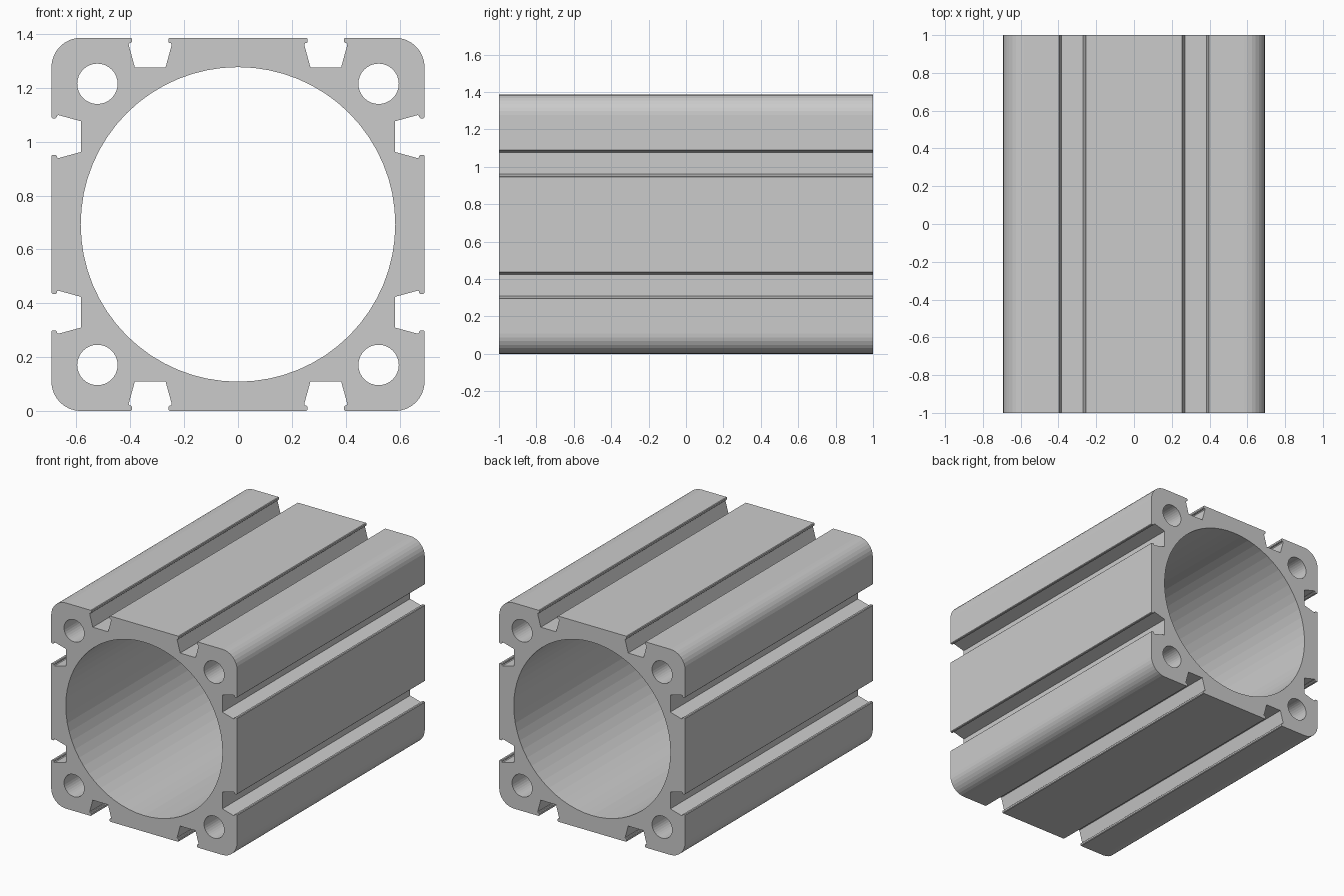
import bpy, bmesh
from math import sin, cos, pi, radians
from mathutils import Matrix, Vector

if "Cube" in bpy.data.objects:
    bpy.data.objects.remove(bpy.data.objects["Cube"])

HALF = 0.693        # half width of the square section
CORNER = 0.11       # outer corner radius
SLOT_X = 0.326      # slot offset from the middle of a side
# half slot outline: (half width, depth)
SLOT = [(0.072, 0), (0.068, 0.004), (0.068, 0.016), (0.072, 0.02),
        (0.077, 0.02), (0.08, 0.026), (0.057, 0.11)]


def circle(cx, cy, r, n):
    return [(cx + r * cos(2 * pi * i / n), cy + r * sin(2 * pi * i / n)) for i in range(n)]


# One side of the section: two slots, then the rounded corner
side = []
for cx in (-SLOT_X, SLOT_X):
    side += [(cx - w, HALF - d) for w, d in SLOT]
    side += [(cx + w, HALF - d) for w, d in reversed(SLOT)]
c = HALF - CORNER
side += [(c + CORNER * sin(i * pi / 16), c + CORNER * cos(i * pi / 16)) for i in range(9)]

# Full outline from four turned copies
outline = []
for k in range(4):
    turn = Matrix.Rotation(-k * pi / 2, 2)
    outline += [turn @ Vector(p) for p in side]

# Outline, central bore and four screw holes
loops = [outline, circle(0, 0, 0.584, 64)]
loops += [circle(sx * 0.522, sy * 0.522, 0.075, 32) for sx in (-1, 1) for sy in (-1, 1)]

curve = bpy.data.curves.new("cylinder_body", 'CURVE')
curve.dimensions = '2D'
curve.fill_mode = 'BOTH'
curve.extrude = 1.0
for pts in loops:
    spline = curve.splines.new('POLY')
    spline.points.add(len(pts) - 1)
    for sp, (x, y) in zip(spline.points, pts):
        sp.co = (x, y, 0, 1)
    spline.use_cyclic_u = True

# Extruded tube body, laid along y and stood on the ground
body = bpy.data.objects.new("cylinder_body", curve)
bpy.context.collection.objects.link(body)
body.rotation_euler = (radians(90), 0, 0)
body.location.z = HALF
bpy.context.view_layer.objects.active = body
body.select_set(True)
bpy.ops.object.convert(target='MESH')
bpy.ops.object.transform_apply(location=True, rotation=True, scale=True)

# Weld caps to walls
bm = bmesh.new()
bm.from_mesh(body.data)
bmesh.ops.remove_doubles(bm, verts=bm.verts, dist=0.0005)
bmesh.ops.recalc_face_normals(bm, faces=bm.faces)
for f in bm.faces:
    f.smooth = False
bm.to_mesh(body.data)
bm.free()
